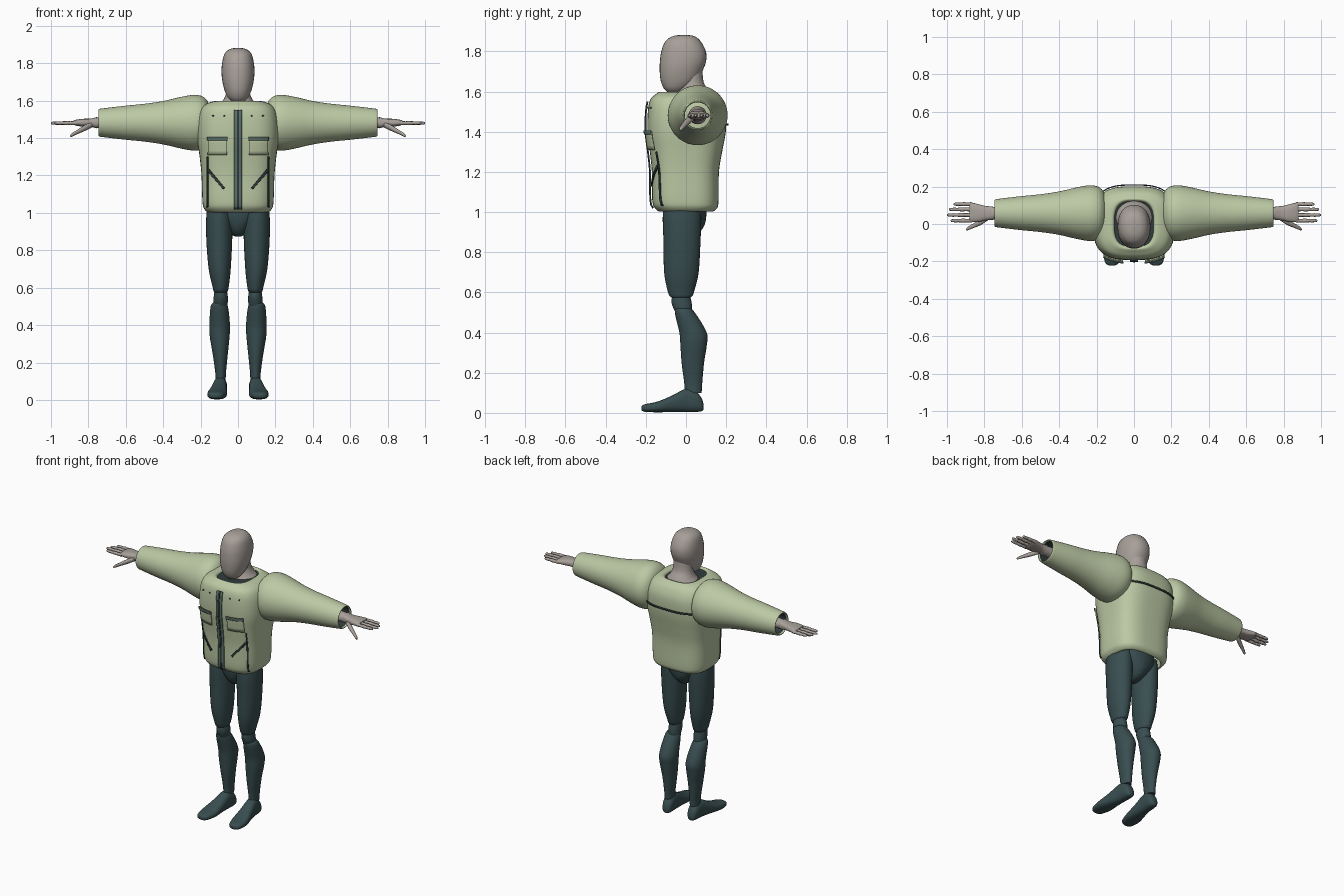
import bpy, bmesh, math
from mathutils import Vector

if "Cube" in bpy.data.objects:
    bpy.data.objects.remove(bpy.data.objects["Cube"])


def material(name, rgb):
    m = bpy.data.materials.new(name)
    m.use_nodes = True
    m.diffuse_color = (*rgb, 1)
    bsdf = next(n for n in m.node_tree.nodes if n.type == 'BSDF_PRINCIPLED')
    bsdf.inputs["Base Color"].default_value = (*rgb, 1)
    return m


JACKET = material("sage fabric", (.5, .58, .37))
TROUSER = material("dark teal", (.04, .075, .08))
SKIN = material("warm grey", (.39, .35, .32))
TRIM = material("grey green trim", (.11, .17, .14))
DARK = material("dark lining", (.03, .045, .045))


def finish(bm, name, mat):
    bmesh.ops.recalc_face_normals(bm, faces=bm.faces)
    mesh = bpy.data.meshes.new(name)
    bm.to_mesh(mesh)
    bm.free()
    mesh.materials.append(mat)
    ob = bpy.data.objects.new(name, mesh)
    bpy.context.collection.objects.link(ob)
    bpy.ops.object.select_all(action='DESELECT')
    ob.select_set(True)
    bpy.context.view_layer.objects.active = ob
    bpy.ops.object.shade_smooth_by_angle(angle=math.radians(50))
    return ob


def smooth_stations(st, k=4):
    """Catmull-Rom resampling of the cross-section list."""
    out = []
    last = len(st) - 1
    for i in range(last):
        p = [st[max(i - 1, 0)], st[i], st[i + 1], st[min(i + 2, last)]]
        for j in range(k):
            u = j / k
            out.append([b + .5 * u * (c - a + u * (2*a - 5*b + 4*c - d + u * (3*(b - c) + d - a)))
                        for a, b, c, d in zip(*p)])
    return out + [list(st[-1])]


def loft(name, axis, stations, mat, power=2, sides=32, cap=True, flip=1):
    """Skin superellipse rings (position, centre a, centre b, radius a, radius b)."""
    bm = bmesh.new()
    rings = []
    for t, ca, cb, ra, rb in smooth_stations(stations):
        ring = []
        for i in range(sides):
            ang = math.tau * i / sides
            c, s = math.cos(ang), math.sin(ang)
            a = ca + ra * math.copysign(abs(c) ** (2 / power), c)
            b = cb + rb * math.copysign(abs(s) ** (2 / power), s)
            x, y, z = {'x': (t, a, b), 'y': (a, t, b), 'z': (a, b, t)}[axis]
            ring.append(bm.verts.new((x * flip, y, z)))
        rings.append(ring)
    for lo, hi in zip(rings, rings[1:]):
        for i in range(sides):
            j = (i + 1) % sides
            bm.faces.new((lo[i], lo[j], hi[j], hi[i]))
    if cap:
        bm.faces.new(rings[0])
        bm.faces.new(rings[-1])
    return finish(bm, name, mat)


# Jacket body, turned in at the hem and the collar
BODY_POWER = 3
BODY = [(1.06, 0, 0, .15, .13), (1.005, 0, 0, .155, .13), (1.02, 0, 0, .18, .155),
        (1.06, 0, -.003, .19, .165), (1.2, 0, -.003, .195, .167), (1.3, 0, 0, .205, .18),
        (1.4, 0, .003, .218, .195), (1.5, 0, .005, .215, .195), (1.56, 0, 0, .195, .178),
        (1.587, 0, 0, .16, .15), (1.597, 0, 0, .115, .13), (1.57, 0, 0, .1, .115)]
loft("jacket_body", 'z', BODY, JACKET, BODY_POWER, 64, cap=False)
loft("collar_lining", 'z', [(1.585, 0, 0, .106, .121), (1.55, 0, 0, .095, .11),
                            (1.53, 0, 0, .09, .1)], DARK, BODY_POWER)


def body_depth(x, z):
    """Centre and half depth of the jacket at a point of its front."""
    best = (0, 0)
    st = smooth_stations(BODY)
    for p, q in zip(st, st[1:]):
        if p[0] <= z <= q[0] and q[0] > p[0]:
            f = (z - p[0]) / (q[0] - p[0])
            cy, rx, ry = (p[i] + f * (q[i] - p[i]) for i in (2, 3, 4))
            h = ry * max(0, 1 - abs(x / rx) ** BODY_POWER) ** (1 / BODY_POWER)
            best = max(best, (h, cy))
    return best[1], best[0]


def drape(name, start, end, width, mat, side=-1, lift=.006, n=16, across=4):
    """Thin plate lying on the jacket, from start to end in x and z."""
    bm = bmesh.new()
    a, b = Vector(start), Vector(end)
    normal = Vector((-(b - a).y, (b - a).x)).normalized()
    rows = []
    for i in range(n + 1):
        row = []
        for j in range(across + 1):
            p = a.lerp(b, i / n) + normal * width * (j / across - .5)
            cy, h = body_depth(p.x, p.y)
            row.append(bm.verts.new((p.x, cy + side * (h + lift), p.y)))
        rows.append(row)
    for r, s in zip(rows, rows[1:]):
        for j in range(across):
            bm.faces.new((r[j], r[j + 1], s[j + 1], s[j]))
    ob = finish(bm, name, mat)
    mod = ob.modifiers.new("thickness", 'SOLIDIFY')
    mod.thickness = .006
    mod.offset = 0


# Zip and back yoke seam
drape("zip_tape", (0, 1.02), (0, 1.55), .042, TRIM, lift=.008, n=32)
drape("zip_teeth", (0, 1.02), (0, 1.55), .012, DARK, lift=.011, n=32)
drape("yoke_seam", (-.165, 1.435), (.165, 1.435), .01, DARK, side=1, lift=.008, n=24, across=1)

# Head and neck
loft("head", 'z', [(1.882, 0, -.01, .012, .015), (1.875, 0, -.012, .045, .055),
                   (1.85, 0, -.015, .072, .088), (1.8, 0, -.012, .085, .111),
                   (1.75, 0, -.015, .088, .115), (1.7, 0, -.025, .083, .106),
                   (1.65, 0, -.035, .07, .09), (1.615, 0, -.05, .053, .06),
                   (1.595, 0, -.06, .03, .03)], SKIN, 2.2)
loft("neck", 'z', [(1.53, 0, .03, .11, .09), (1.575, 0, .035, .103, .09),
                   (1.605, 0, .035, .078, .078), (1.65, 0, .03, .062, .057),
                   (1.75, 0, .02, .06, .06)], SKIN)

# Pelvis
loft("pelvis", 'z', [(.875, 0, -.01, .02, .025), (.89, 0, -.005, .04, .06),
                     (.93, 0, 0, .075, .09), (.99, 0, 0, .13, .102),
                     (1.06, 0, 0, .135, .1)], TROUSER)

for s, side in ((1, "left_"), (-1, "right_")):
    # Sleeve with an open cuff, and the arm inside it
    ay, az = .058, 1.482
    sleeve = [(.14, .03), (.15, .09), (.18, .135), (.23, .149), (.3, .139), (.4, .116),
              (.5, .101), (.6, .091), (.72, .077), (.742, .073), (.745, .067), (.735, .064)]
    loft(side + "sleeve", 'x', [(x, ay, az, r, r) for x, r in sleeve], JACKET,
         sides=48, cap=False, flip=s)
    loft(side + "cuff_lining", 'x', [(x, ay, az, .066, .066) for x in (.6, .7, .742)],
         DARK, cap=False, flip=s)
    loft(side + "forearm", 'x', [(.6, ay, az, .045, .045), (.7, ay, az, .036, .034),
                                 (.765, ay, az, .033, .027)], SKIN, flip=s)
    # Hand
    loft(side + "palm", 'x', [(.755, ay, az, .036, .03), (.79, ay, az, .038, .022),
                              (.83, ay, az, .047, .021), (.865, .062, az, .052, .016),
                              (.88, .062, az, .046, .01)], SKIN, 2.6, flip=s)
    for finger, y, tip in (("index", .018, .98), ("middle", .048, 1),
                           ("ring", .078, .99), ("little", .106, .965)):
        x0 = .865
        prof = [(0, .011), (.3, .0095), (.4, .011), (.65, .0085), (.75, .0095),
                (.95, .007), (1, .003)]
        loft(side + finger + "_finger", 'x',
             [(x0 + f * (tip - x0), y, az - .002, r, r) for f, r in prof], SKIN,
             sides=12, flip=s)
    loft(side + "thumb", 'x', [(.78, .035, 1.472, .015, .015), (.82, .01, 1.453, .016, .016),
                               (.86, -.01, 1.432, .012, .012), (.89, -.025, 1.415, .009, .009),
                               (.897, -.03, 1.41, .003, .003)], SKIN, sides=14, flip=s)

    # Leg, in separate jointed segments
    loft(side + "thigh", 'z', [(1.04, .098, -.02, .065, .09), (.97, .1, -.02, .07, .096),
                               (.85, .1, -.02, .069, .092), (.7, .098, -.023, .059, .086),
                               (.61, .093, -.025, .044, .067), (.58, .093, -.025, .037, .055),
                               (.57, .093, -.025, .025, .035)], TROUSER, flip=s)
    loft(side + "knee", 'z', [(.6, .093, -.025, .03, .04), (.55, .092, -.022, .038, .05),
                              (.5, .094, -.01, .037, .043), (.46, .096, .01, .03, .04)],
         TROUSER, flip=s)
    loft(side + "shin", 'z', [(.525, .1, -.018, .025, .03), (.5, .1, -.006, .046, .05),
                              (.4, .098, .035, .055, .068), (.34, .098, .038, .053, .066),
                              (.25, .095, .034, .041, .056), (.15, .093, .036, .029, .045),
                              (.1, .093, .036, .027, .042)], TROUSER, flip=s)
    loft(side + "foot", 'y', [(-.222, .117, .024, .015, .01), (-.205, .117, .024, .038, .019),
                              (-.14, .112, .03, .052, .027), (-.07, .104, .045, .045, .041),
                              (0, .096, .062, .037, .058), (.05, .093, .056, .035, .051),
                              (.078, .092, .04, .026, .032), (.087, .092, .03, .01, .014)],
         TROUSER, 2.5, flip=s)

    # Chest pocket, slanted pocket, piping and snaps
    drape(side + "pocket", (s * .058, 1.355), (s * .16, 1.355), .092, JACKET, lift=.01)
    drape(side + "pocket_flap", (s * .055, 1.396), (s * .163, 1.396), .018, TRIM, lift=.017)
    drape(side + "slant_pocket", (s * .075, 1.13), (s * .16, 1.23), .012, DARK)
    drape(side + "piping", (s * .163, 1.03), (s * .163, 1.3), .006, DARK, across=1)
    for x in (.07, .13):
        drape(side + "snap", (s * x, 1.52), (s * (x + .007), 1.52), .007, TRIM, n=2)
